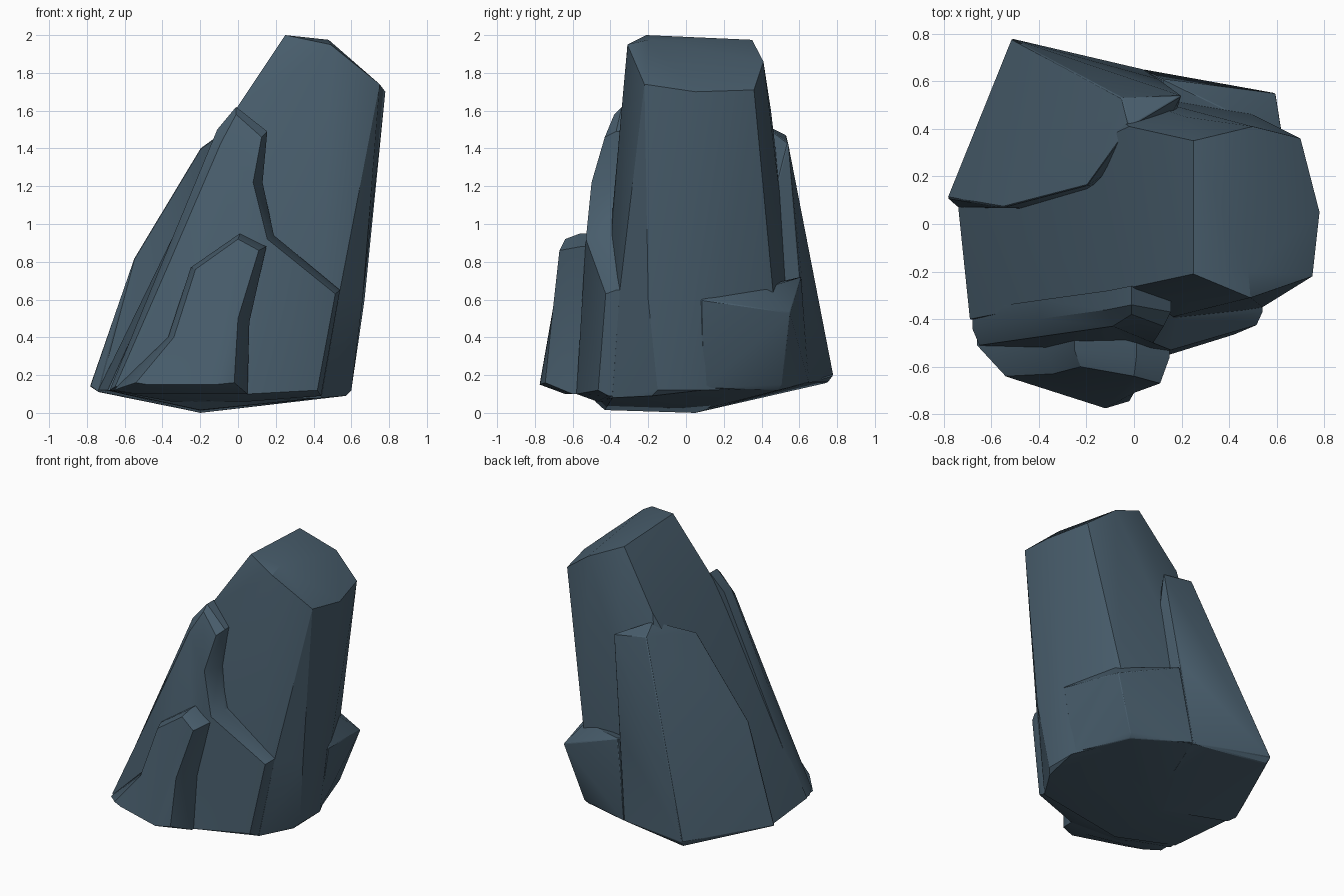
import bpy, bmesh

stone = bpy.data.materials.new("slate_blue_stone")
stone.diffuse_color = (0.065, 0.11, 0.15, 1)


def finish(name, bm, bevel=0.0):
    bmesh.ops.recalc_face_normals(bm, faces=bm.faces)
    me = bpy.data.meshes.new(name)
    bm.to_mesh(me)
    bm.free()
    me.materials.append(stone)
    ob = bpy.data.objects.new(name, me)
    bpy.context.collection.objects.link(ob)
    if bevel:
        m = ob.modifiers.new("worn_edges", 'BEVEL')
        m.width, m.segments, m.angle_limit = bevel, 1, 0.5
    bpy.ops.object.select_all(action='DESELECT')
    ob.select_set(True)
    bpy.context.view_layer.objects.active = ob
    bpy.ops.object.shade_smooth_by_angle(angle=0.5)
    return ob


def boulder(name, pts, bevel=0.0):
    """Convex chunk wrapped around a few corner points."""
    bm = bmesh.new()
    for p in pts:
        bm.verts.new(p)
    bmesh.ops.convex_hull(bm, input=bm.verts)
    bmesh.ops.delete(bm, geom=[v for v in bm.verts if not v.link_faces], context='VERTS')
    bmesh.ops.dissolve_limit(bm, angle_limit=0.03, verts=bm.verts, edges=bm.edges)
    return finish(name, bm, bevel)


def plate(name, outline, depth):
    """Chipped plate: (x, z, edge y, inset x, inset z, front y) per corner."""
    bm = bmesh.new()
    back = [bm.verts.new((x, y + depth, z)) for x, z, y, *_ in outline]
    edge = [bm.verts.new((x, y, z)) for x, z, y, *_ in outline]
    face = [bm.verts.new((o[3], o[5], o[4])) for o in outline]
    n = len(outline)
    for a, b in ((back, edge), (edge, face)):
        for i in range(n):
            j = (i + 1) % n
            bm.faces.new((a[i], a[j], b[j], b[i]))
    caps = [bm.faces.new(back), bm.faces.new(face)]
    bmesh.ops.triangulate(bm, faces=caps)
    return finish(name, bm)


# Leaning main rock
boulder("main_rock", [
    (0.25, -0.21, 2.0), (0.25, 0.35, 1.975), (0.49, -0.31, 1.95), (0.48, -0.2, 1.975),
    (0.50, 0.41, 1.86), (0.78, 0.05, 1.70), (0.75, -0.22, 1.74), (0.70, 0.36, 1.71),
    (-0.03, -0.27, 1.58), (-0.02, 0.41, 1.59), (0.22, 0.45, 1.6),
    (0.66, -0.2, 0.6), (0.67, 0.06, 0.6), (0.54, -0.35, 0.65), (0.50, 0.46, 0.65),
    (-0.69, -0.40, 0.12), (-0.74, 0.08, 0.12), (0.44, -0.39, 0.08),
    (0.60, -0.15, 0.12), (0.57, -0.18, 0.09), (0.60, 0.08, 0.12), (0.42, 0.46, 0.13),
    (-0.3, 0.62, 0.15), (-0.2, -0.43, 0.015), (-0.2, 0.05, 0.0), (-0.2, -0.48, 0.06)])

# Slab leaning on the back left
boulder("back_left_slab", [
    (-0.02, 0.41, 1.53), (-0.05, 0.53, 1.47), (0.20, 0.54, 1.43), (-0.20, 0.16, 1.40),
    (-0.55, 0.07, 0.82), (-0.785, 0.11, 0.14), (-0.74, 0.07, 0.11), (-0.515, 0.78, 0.20),
    (-0.50, 0.75, 0.16), (-0.25, 0.70, 0.16), (0.04, 0.65, 0.16), (0.10, 0.61, 0.75),
    (0.1, 0.35, 1.2), (0.1, 0.2, 0.1), (-0.2, 0.05, 0.0)], 0.005)

# Low ledge on the back right
boulder("back_right_ledge", [
    (0.67, 0.08, 0.60), (0.595, 0.55, 0.53), (0.12, 0.61, 0.72), (0.51, 0.42, 0.66),
    (0.59, 0.09, 0.13), (0.46, 0.51, 0.15), (0.44, 0.49, 0.12), (0.04, 0.65, 0.16),
    (0.1, 0.2, 0.6), (-0.1, 0.1, 0.02)], 0.004)

# Large chipped plate on the front
plate("front_plate", [
    (-0.68, 0.12, -0.44, -0.65, 0.14, -0.51), (-0.40, 0.80, -0.40, -0.37, 0.78, -0.47),
    (-0.11, 1.50, -0.36, -0.09, 1.43, -0.43), (-0.01, 1.62, -0.34, -0.01, 1.58, -0.38),
    (0.155, 1.49, -0.37, 0.125, 1.46, -0.43), (0.13, 1.22, -0.40, 0.08, 1.22, -0.50),
    (0.19, 0.94, -0.43, 0.155, 0.92, -0.53), (0.54, 0.65, -0.37, 0.515, 0.63, -0.425),
    (0.44, 0.09, -0.41, 0.42, 0.12, -0.465), (0.05, 0.06, -0.47, 0.05, 0.10, -0.58),
    (-0.35, 0.06, -0.46, -0.35, 0.10, -0.56)], 0.08)

# Small outer plate at the front foot
plate("front_foot_plate", [
    (-0.66, 0.12, -0.51, -0.54, 0.16, -0.64), (-0.37, 0.40, -0.53, -0.34, 0.40, -0.63),
    (-0.25, 0.77, -0.53, -0.225, 0.76, -0.60), (0.01, 0.95, -0.56, 0.00, 0.92, -0.64),
    (0.15, 0.88, -0.56, 0.11, 0.86, -0.67), (0.06, 0.48, -0.59, 0.00, 0.50, -0.71),
    (0.05, 0.10, -0.60, -0.02, 0.16, -0.745), (-0.12, 0.10, -0.64, -0.12, 0.15, -0.775),
    (-0.54, 0.10, -0.55, -0.48, 0.15, -0.66)], 0.15)
